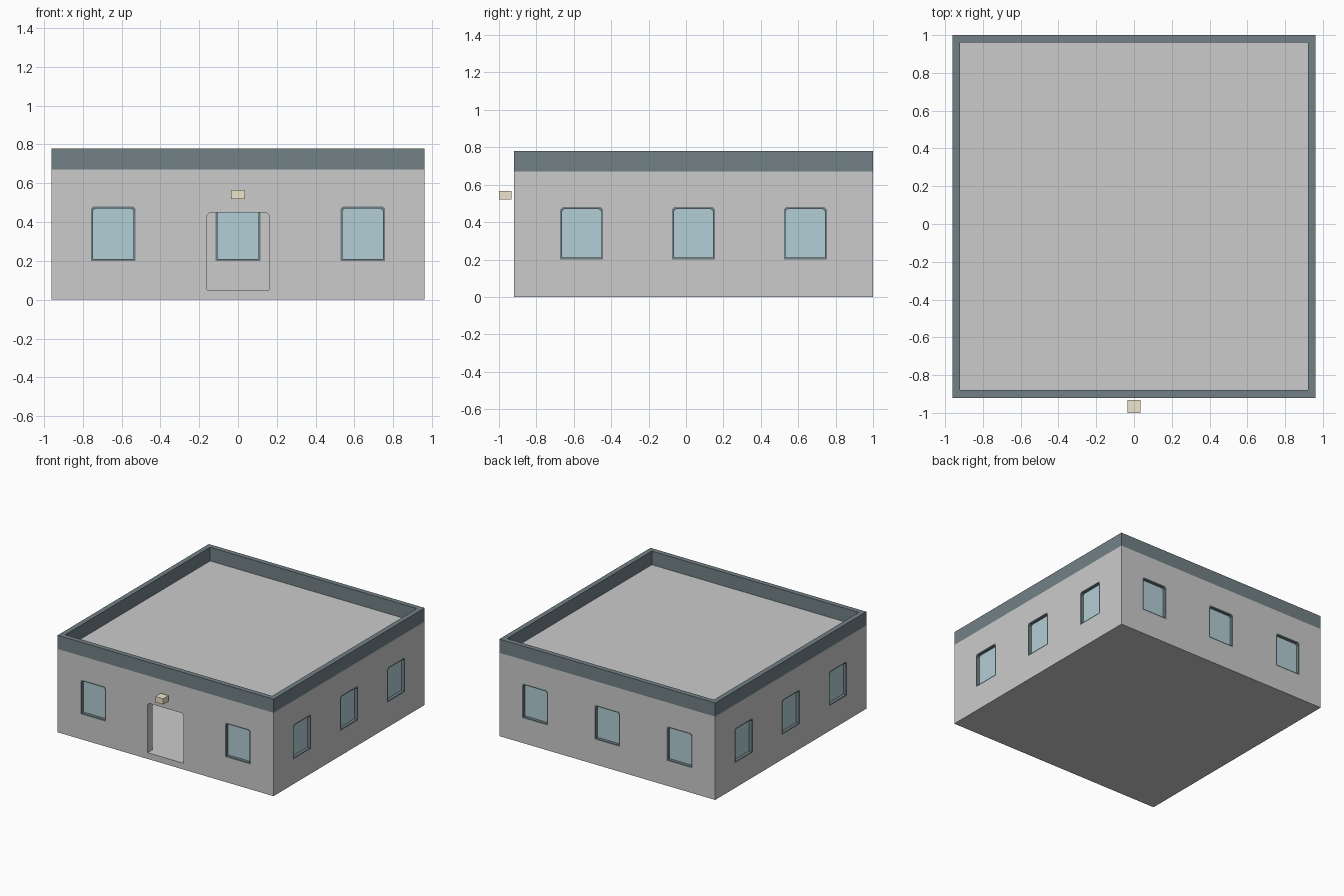
import bpy, bmesh
from math import pi
from mathutils import Matrix

if "Cube" in bpy.data.objects:
    bpy.data.objects.remove(bpy.data.objects["Cube"])

T, R = Matrix.Translation, Matrix.Rotation
HALF, CY, WALL = 0.96, 0.04, 0.06      # half footprint, y centre, wall thickness
Z0, Z1 = 0.05, 0.62                    # wall bottom and top


def material(name, rgb):
    m = bpy.data.materials.new(name)
    m.diffuse_color = (*rgb, 1)
    m.use_nodes = True
    m.node_tree.nodes["Principled BSDF"].inputs["Base Color"].default_value = m.diffuse_color
    return m


DARK = material("dark_trim", (0.17, 0.22, 0.24))
GLASS = material("pale_glass", (0.45, 0.62, 0.67))
CREAM = material("cream_lamp", (0.85, 0.78, 0.60))


def rect(x0, x1, y0, y1):
    return [(x0, y0), (x1, y0), (x1, y1), (x0, y1)]


def opening(cx, inset=0.0):
    """Window outline with slightly clipped upper corners."""
    w, b, t, c = 0.115 - inset, 0.2 + inset, 0.48 - inset, 0.012
    return [(cx - w, b), (cx + w, b), (cx + w, t - c), (cx + w - c, t),
            (cx - w + c, t), (cx - w, t - c)]


def panel(name, outlines, depth, matrix, mat=None):
    """Flat outline with holes, extruded symmetrically by depth."""
    cu = bpy.data.curves.new(name, 'CURVE')
    cu.dimensions, cu.fill_mode, cu.extrude = '2D', 'BOTH', depth / 2
    for pts in outlines:
        s = cu.splines.new('POLY')
        s.points.add(len(pts) - 1)
        for p, (x, y) in zip(s.points, pts):
            p.co = (x, y, 0, 1)
        s.use_cyclic_u, s.use_smooth = True, False
    tmp = bpy.data.objects.new(name + "_outline", cu)
    bpy.context.collection.objects.link(tmp)
    dg = bpy.context.evaluated_depsgraph_get()
    me = bpy.data.meshes.new_from_object(tmp.evaluated_get(dg))
    bpy.data.objects.remove(tmp)
    bm = bmesh.new()
    bm.from_mesh(me)
    bmesh.ops.remove_doubles(bm, verts=bm.verts, dist=1e-5)
    bmesh.ops.recalc_face_normals(bm, faces=bm.faces)
    for f in bm.faces:
        f.smooth = False
    bm.to_mesh(me)
    bm.free()
    me.materials.clear()
    if mat:
        me.materials.append(mat)
    ob = bpy.data.objects.new(name, me)
    bpy.context.collection.objects.link(ob)
    ob.matrix_world = matrix
    return ob


def wall(side, angle, half, centres, outer=None):
    """Wall slab with framed, recessed windows."""
    m = (T((0, CY, 0)) @ R(angle, 4, 'Z')
         @ T((0, WALL / 2 - HALF, 0)) @ R(pi / 2, 4, 'X'))
    outer = outer or rect(-half, half, Z0, Z1)
    panel(side + "_wall", [outer] + [opening(c) for c in centres], WALL, m)
    for i, c in enumerate(centres, 1):
        panel(f"{side}_window_frame_{i}", [opening(c), opening(c, 0.01)], WALL, m, DARK)
        panel(f"{side}_window_glass_{i}", [opening(c, 0.01)], 0.01, m, GLASS)


# Front wall, with the open doorway notched into its outline
d, top, c = 0.16, 0.45, 0.015
front = [(-HALF, Z0), (-d, Z0), (-d, top - c), (-d + c, top), (d - c, top),
         (d, top - c), (d, Z0), (HALF, Z0), (HALF, Z1), (-HALF, Z1)]
wall("front", 0, HALF, (-0.643, 0.643), front)

# Back and side walls
wall("back", pi, HALF, (-0.643, 0, 0.643))
wall("right", pi / 2, HALF - WALL, (-0.598, 0, 0.598))
wall("left", -pi / 2, HALF - WALL, (-0.598, 0, 0.598))

# Floor slab, roof slab and raised parapet
foot = rect(-HALF, HALF, -HALF, HALF)
inner = HALF - 0.04
panel("floor_slab", [foot], 0.05, T((0, CY, 0.025)))
panel("roof_slab", [foot], 0.05, T((0, CY, 0.645)))
panel("parapet", [foot, rect(-inner, inner, -inner, inner)], 0.11, T((0, CY, 0.725)), DARK)

# Lamp above the doorway
panel("door_lamp", [rect(-0.035, 0.035, -1.0, -0.932)], 0.046, T((0, 0, 0.543)), CREAM)
